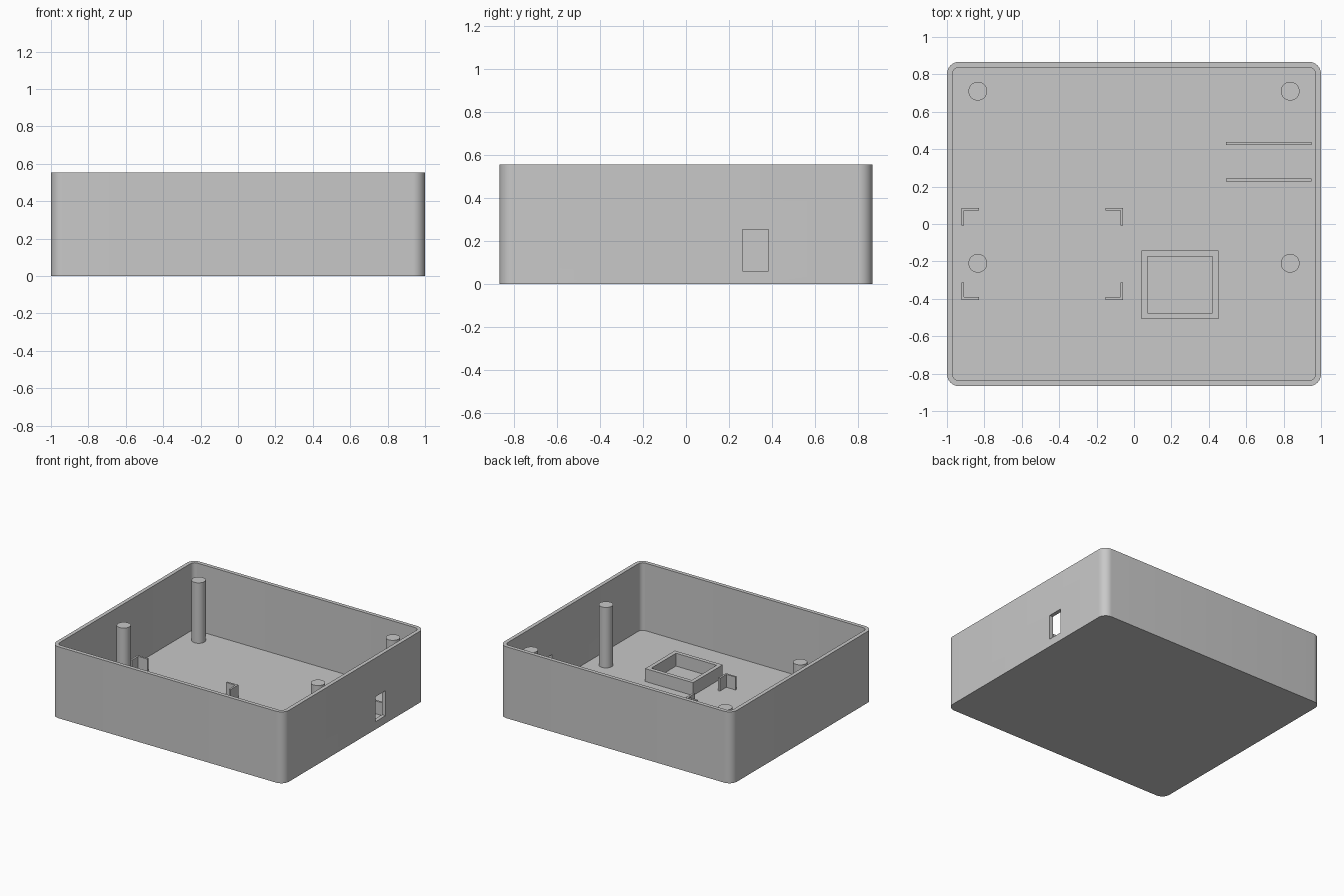
import bpy
import bmesh
from math import radians, sin, cos, pi

cube = bpy.data.objects.get("Cube")
if cube:
    bpy.data.objects.remove(cube, do_unlink=True)

gray = bpy.data.materials.new("plain_gray")
gray.use_nodes = True
color = (0.58, 0.58, 0.58, 1)
gray.diffuse_color = color
gray.node_tree.nodes["Principled BSDF"].inputs["Base Color"].default_value = color

HX, HY, HEIGHT = 1.0, 0.867, 0.555   # half width, half depth, height
WALL, FLOOR, RADIUS = 0.03, 0.03, 0.065
LOW_TOP = 0.13                       # top of the low fittings on the floor
SINK = 0.01                          # fittings are rooted inside the floor


def finish(name, bm, smooth=False):
    bmesh.ops.recalc_face_normals(bm, faces=bm.faces)
    mesh = bpy.data.meshes.new(name)
    bm.to_mesh(mesh)
    bm.free()
    obj = bpy.data.objects.new(name, mesh)
    bpy.context.collection.objects.link(obj)
    mesh.materials.append(gray)
    bpy.ops.object.select_all(action='DESELECT')
    obj.select_set(True)
    bpy.context.view_layer.objects.active = obj
    if smooth:
        bpy.ops.object.shade_smooth_by_angle(angle=radians(30))
    return obj


def rounded_rect(hx, hy, r, steps=10):
    pts = []
    for q, (sx, sy) in enumerate([(1, 1), (-1, 1), (-1, -1), (1, -1)]):
        for i in range(steps + 1):
            a = (q + i / steps) * pi / 2
            pts.append((sx * (hx - r) + r * cos(a), sy * (hy - r) + r * sin(a)))
    return pts


def extrude_outline(name, pts, z0, z1):
    bm = bmesh.new()
    face = bm.faces.new([bm.verts.new((x, y, z0)) for x, y in pts])
    new = bmesh.ops.extrude_face_region(bm, geom=[face])["geom"]
    top = [v for v in new if isinstance(v, bmesh.types.BMVert)]
    bmesh.ops.translate(bm, verts=top, vec=(0, 0, z1 - z0))
    return finish(name, bm)


def box(name, x0, x1, y0, y1, z0=FLOOR - SINK, z1=LOW_TOP):
    return extrude_outline(name, [(x0, y0), (x1, y0), (x1, y1), (x0, y1)], z0, z1)


# Open tray with rounded upright corners
outer, inner = (rounded_rect(HX - d, HY - d, RADIUS - d) for d in (0, WALL))
bm = bmesh.new()
rings = [[bm.verts.new((x, y, z)) for x, y in pts]
         for pts, z in ((outer, 0), (outer, HEIGHT), (inner, HEIGHT), (inner, FLOOR))]
for a, b in zip(rings, rings[1:]):
    for i in range(len(a)):
        j = (i + 1) % len(a)
        bm.faces.new((a[i], a[j], b[j], b[i]))
bm.faces.new(rings[0])
bm.faces.new(rings[-1])
tray = finish("tray", bm)

# Port opening through the left wall
cutter = box("port_cutter", 0.955, 1.05, 0.262, 0.383, 0.06, 0.254)
cutter.hide_render = True
cut = tray.modifiers.new("port", 'BOOLEAN')
cut.operation = 'DIFFERENCE'
cut.solver = 'EXACT'
cut.object = cutter
bpy.ops.object.select_all(action='DESELECT')
tray.select_set(True)
bpy.context.view_layer.objects.active = tray
bpy.ops.object.modifier_apply(modifier=cut.name)
bpy.data.objects.remove(cutter, do_unlink=True)
bpy.ops.object.shade_smooth_by_angle(angle=radians(30))

# Four tall mounting posts
for side, x in (("right", -0.835), ("left", 0.835)):
    for end, y in (("back", 0.71), ("front", -0.21)):
        bm = bmesh.new()
        bmesh.ops.create_cone(bm, cap_ends=True, segments=40, radius1=0.05,
                              radius2=0.05, depth=0.5 - FLOOR + SINK)
        bmesh.ops.translate(bm, verts=bm.verts, vec=(x, y, (0.5 + FLOOR - SINK) / 2))
        finish(f"post_{end}_{side}", bm, smooth=True)

# L-shaped brackets holding the corners of a board
ARM, THICK = 0.094, 0.015
for side, x, sx in (("right", -0.923, 1), ("left", -0.058, -1)):
    for end, y, sy in (("back", 0.086, -1), ("front", -0.406, 1)):
        shape = [(0, 0), (ARM, 0), (ARM, THICK), (THICK, THICK), (THICK, ARM), (0, ARM)]
        extrude_outline(f"bracket_{end}_{side}",
                        [(x + sx * u, y + sy * v) for u, v in shape],
                        FLOOR - SINK, LOW_TOP)

# Rectangular frame on the floor
X0, X1, Y0, Y1, RIM = 0.04, 0.451, -0.508, -0.143, 0.031
bm = bmesh.new()
loops = []
for d, z in ((0, FLOOR - SINK), (0, LOW_TOP), (RIM, LOW_TOP), (RIM, FLOOR - SINK)):
    corners = [(X0 + d, Y0 + d), (X1 - d, Y0 + d), (X1 - d, Y1 - d), (X0 + d, Y1 - d)]
    loops.append([bm.verts.new((x, y, z)) for x, y in corners])
for k in range(4):
    a, b = loops[k], loops[(k + 1) % 4]
    for i in range(4):
        j = (i + 1) % 4
        bm.faces.new((a[i], a[j], b[j], b[i]))
finish("floor_frame", bm)

# Two parallel guide rails beside the port
for end, y in (("back", 0.431), ("front", 0.235)):
    box(f"guide_rail_{end}", 0.492, 0.948, y - 0.008, y + 0.008)
